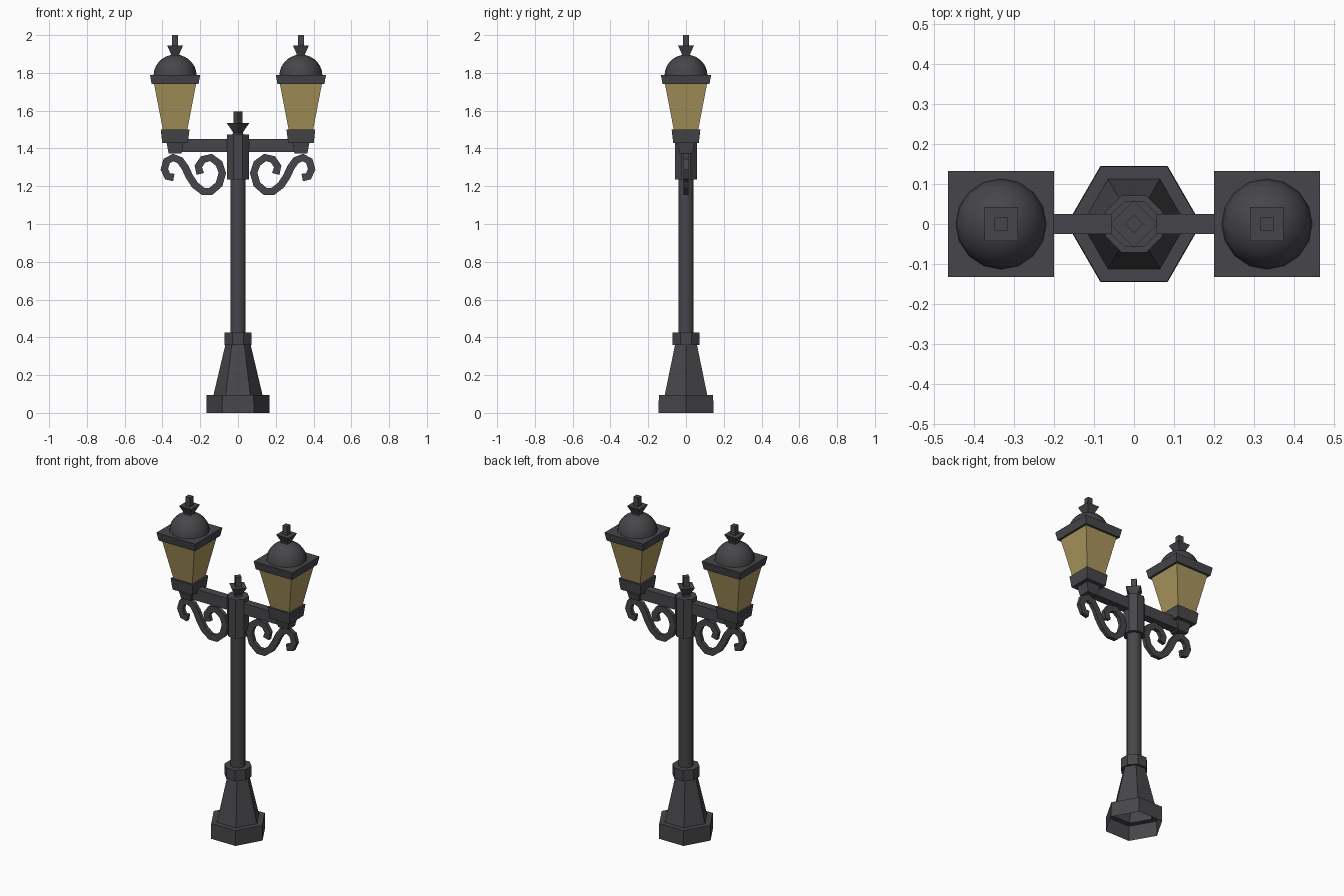
import bpy, bmesh
from math import cos, sin, pi
from mathutils import Vector

cube = bpy.data.objects.get("Cube")
if cube:
    bpy.data.objects.remove(cube, do_unlink=True)


def make_material(name, color):
    m = bpy.data.materials.new(name)
    m.use_nodes = True
    m.diffuse_color = color
    bsdf = m.node_tree.nodes["Principled BSDF"]
    bsdf.inputs["Base Color"].default_value = color
    bsdf.inputs["Roughness"].default_value = 0.7
    return m


IRON = make_material("dark iron", (0.062, 0.062, 0.069, 1))
GLASS = make_material("amber glass", (0.40, 0.305, 0.11, 1))


def finish(name, bm, mat, x=0, smooth=False):
    mesh = bpy.data.meshes.new(name)
    bm.to_mesh(mesh)
    bm.free()
    mesh.materials.append(mat)
    ob = bpy.data.objects.new(name, mesh)
    bpy.context.collection.objects.link(ob)
    ob.location.x = x
    if smooth:
        for p in mesh.polygons:
            p.use_smooth = True
        bpy.ops.object.select_all(action='DESELECT')
        ob.select_set(True)
        bpy.context.view_layer.objects.active = ob
        bpy.ops.object.shade_smooth_by_angle(angle=0.7)
    return ob


def turned(name, sides, profile, mat=IRON, x=0, flat=True, open_bottom=False, smooth=False):
    """Stack rings of (half width, height); flat puts a side, not a corner, on the axes."""
    bm = bmesh.new()
    phase = pi / sides if flat else 0
    scale = 1 / cos(pi / sides) if flat else 1
    rings = []
    for r, z in profile:
        rings.append([bm.verts.new((r * scale * cos(phase + 2 * pi * i / sides),
                                    r * scale * sin(phase + 2 * pi * i / sides), z))
                      for i in range(sides)])
    for a, b in zip(rings, rings[1:]):
        for i in range(sides):
            j = (i + 1) % sides
            bm.faces.new((a[i], a[j], b[j], b[i]))
    bm.faces.new(rings[-1])
    if not open_bottom:
        bm.faces.new(rings[0][::-1])
    return finish(name, bm, mat, x, smooth)


def box(name, x0, x1, half_y, z0, z1):
    bm = bmesh.new()
    bmesh.ops.create_cube(bm, size=1)
    for v in bm.verts:
        v.co = (x0 + (v.co.x + 0.5) * (x1 - x0), v.co.y * 2 * half_y,
                z0 + (v.co.z + 0.5) * (z1 - z0))
    return finish(name, bm, IRON)


def ribbon(name, path, width, half_y, sign):
    """Flat iron band following a path in the xz plane."""
    pts = [Vector((sign * x, 0, z)) for x, z in path]
    bm = bmesh.new()
    rings = []
    for i, p in enumerate(pts):
        t = (pts[min(i + 1, len(pts) - 1)] - pts[max(i - 1, 0)]).normalized()
        n = Vector((-t.z, 0, t.x)) * width / 2
        y = Vector((0, half_y, 0))
        rings.append([bm.verts.new(p + o) for o in (n + y, n - y, -n - y, -n + y)])
    for a, b in zip(rings, rings[1:]):
        for i in range(4):
            j = (i + 1) % 4
            bm.faces.new((a[i], a[j], b[j], b[i]))
    bm.faces.new(rings[0][::-1])
    bm.faces.new(rings[-1])
    bmesh.ops.recalc_face_normals(bm, faces=bm.faces)
    return finish(name, bm, IRON)


# Post: hollow hexagonal foot, collars, shaft and finial
turned("base", 6, [(0.168, 0), (0.166, 0.094), (0.13, 0.094), (0.066, 0.365)],
       flat=False, open_bottom=True)
turned("lower_collar", 8, [(0.072, 0.36), (0.072, 0.425)])
turned("shaft", 12, [(0.041, 0.42), (0.041, 1.25)], smooth=True)
turned("upper_collar", 8, [(0.058, 1.235), (0.058, 1.475)])
turned("post_finial", 4, [(0.03, 1.47), (0.026, 1.485), (0.06, 1.535), (0.023, 1.535),
                          (0.023, 1.595)], flat=False)

# S-shaped scroll, from the inner curl to the outer curl
SCROLL = [(.20, 1.265), (.21, 1.305), (.185, 1.342), (.143, 1.352), (.10, 1.32),
          (.083, 1.27), (.10, 1.21), (.143, 1.173), (.185, 1.173), (.228, 1.206),
          (.259, 1.254), (.28, 1.30), (.307, 1.337), (.344, 1.352), (.378, 1.333),
          (.39, 1.29), (.373, 1.252), (.34, 1.246)]
LAMP_X = 0.333

for side, s in (("left", 1), ("right", -1)):
    x = s * LAMP_X
    # Bracket
    box(side + "_arm", min(s * 0.04, x), max(s * 0.04, x), 0.025, 1.38, 1.45)
    ribbon(side + "_scroll", SCROLL, 0.04, 0.012, s)
    # Lantern
    turned(side + "_lantern_neck", 4, [(0.034, 1.372), (0.046, 1.435)], x=x)
    turned(side + "_lantern_seat", 4, [(0.068, 1.43), (0.076, 1.50)], x=x)
    turned(side + "_lantern_glass", 4, [(0.064, 1.495), (0.112, 1.745)], GLASS, x=x)
    turned(side + "_lantern_roof", 4, [(0.124, 1.74), (0.133, 1.79)], x=x)
    dome = [(0.114 * cos(a * pi / 14), 1.785 + 0.112 * sin(a * pi / 14)) for a in range(7)]
    turned(side + "_lantern_dome", 16, dome, x=x, flat=False, smooth=True)
    turned(side + "_lantern_finial", 4, [(0.022, 1.885), (0.022, 1.90), (0.042, 1.945),
                                         (0.016, 1.945), (0.016, 2.0)], x=x)
